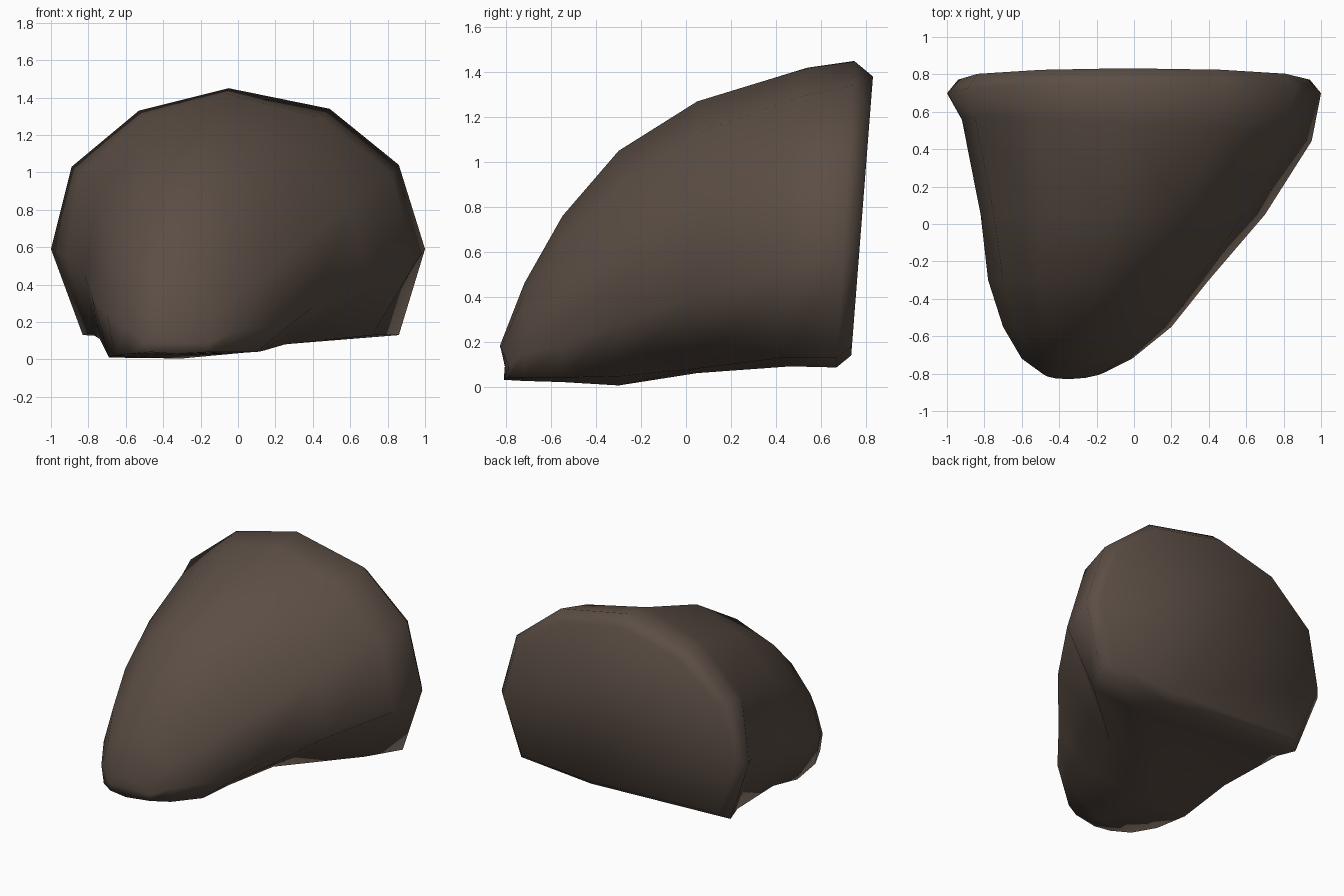
import bpy, bmesh

# Cross-sections from back to front: (y, lean in y per z, ring of x,z)
# Ring order: bottom left, up over the top, down to bottom right
SECTIONS = [
    (0.665, 0.058, [(-.83, .13), (-1, .59), (-.89, 1.03), (-.53, 1.33), (-.05, 1.45),
                    (.49, 1.34), (.86, 1.04), (1, .59), (.86, .13)]),
    (0.48, 0.04, [(-.79, .14), (-.92, .55), (-.85, .99), (-.51, 1.30), (-.06, 1.42),
                  (.45, 1.29), (.82, .99), (.95, .52), (.72, .13)]),
    (0.05, 0, [(-.74, .11), (-.82, .45), (-.75, .88), (-.47, 1.15), (-.12, 1.27),
               (.27, 1.13), (.59, .82), (.70, .42), (.25, .08)]),
    (-0.30, 0, [(-.69, .01), (-.78, .33), (-.70, .68), (-.50, .94), (-.20, 1.05),
                (.12, .90), (.34, .62), (.40, .28), (.13, .045)]),
    (-0.55, 0, [(-.66, .02), (-.70, .24), (-.62, .52), (-.47, .70), (-.27, .76),
                (-.02, .66), (.14, .44), (.20, .18), (.10, .04)]),
    (-0.72, 0, [(-.58, .03), (-.60, .16), (-.55, .32), (-.46, .42), (-.32, .46),
                (-.16, .41), (-.05, .30), (-.01, .15), (-.04, .04)]),
    (-0.808, -0.12, [(-.47, .04), (-.48, .09), (-.46, .14), (-.42, .17), (-.35, .18),
                     (-.26, .17), (-.19, .14), (-.15, .09), (-.16, .04)]),
]
# Underside point of each section
KEEL = [(.3, .085), (.3, .09), (-.1, .06), (-.3, .005), (-.3, .02), (-.32, .025), (-.34, .03)]
SKEW = [0, -0.06, 0, 0, 0, 0, 0]  # shift in y per x
BOW = [0, 0, 0, 0, 0, 0, 0.7]     # rounds the front tip in plan

bm = bmesh.new()


def add_ring(y, lean, points, skew=0, bow=0):
    return [bm.verts.new((x, y + lean * z + skew * x + bow * (x + .35) ** 2, z))
            for x, z in points]


# Back rim: the rearmost section pulled in slightly to bevel the flat back
outer = SECTIONS[0][2] + [KEEL[0]]
back = [(x * 0.94, 0.68 + (z - 0.68) * 0.91) for x, z in outer]
rings = [add_ring(0.725, 0.078, back)]
for (y, lean, points), keel, skew, bow in zip(SECTIONS, KEEL, SKEW, BOW):
    rings.append(add_ring(y, lean, points + [keel], skew, bow))

# Skin the rings and close both ends
for a, b in zip(rings, rings[1:]):
    for i in range(len(a)):
        j = (i + 1) % len(a)
        bm.faces.new((a[i], a[j], b[j], b[i]))
bm.faces.new(rings[0])
bm.faces.new(rings[-1])
bmesh.ops.recalc_face_normals(bm, faces=bm.faces)
for f in bm.faces:
    f.smooth = True

mesh = bpy.data.meshes.new("boulder")
bm.to_mesh(mesh)
bm.free()
boulder = bpy.data.objects.new("boulder", mesh)
bpy.context.collection.objects.link(boulder)

# Dark brown stone
stone = bpy.data.materials.new("dark brown stone")
stone.diffuse_color = (0.105, 0.076, 0.059, 1)
mesh.materials.append(stone)
